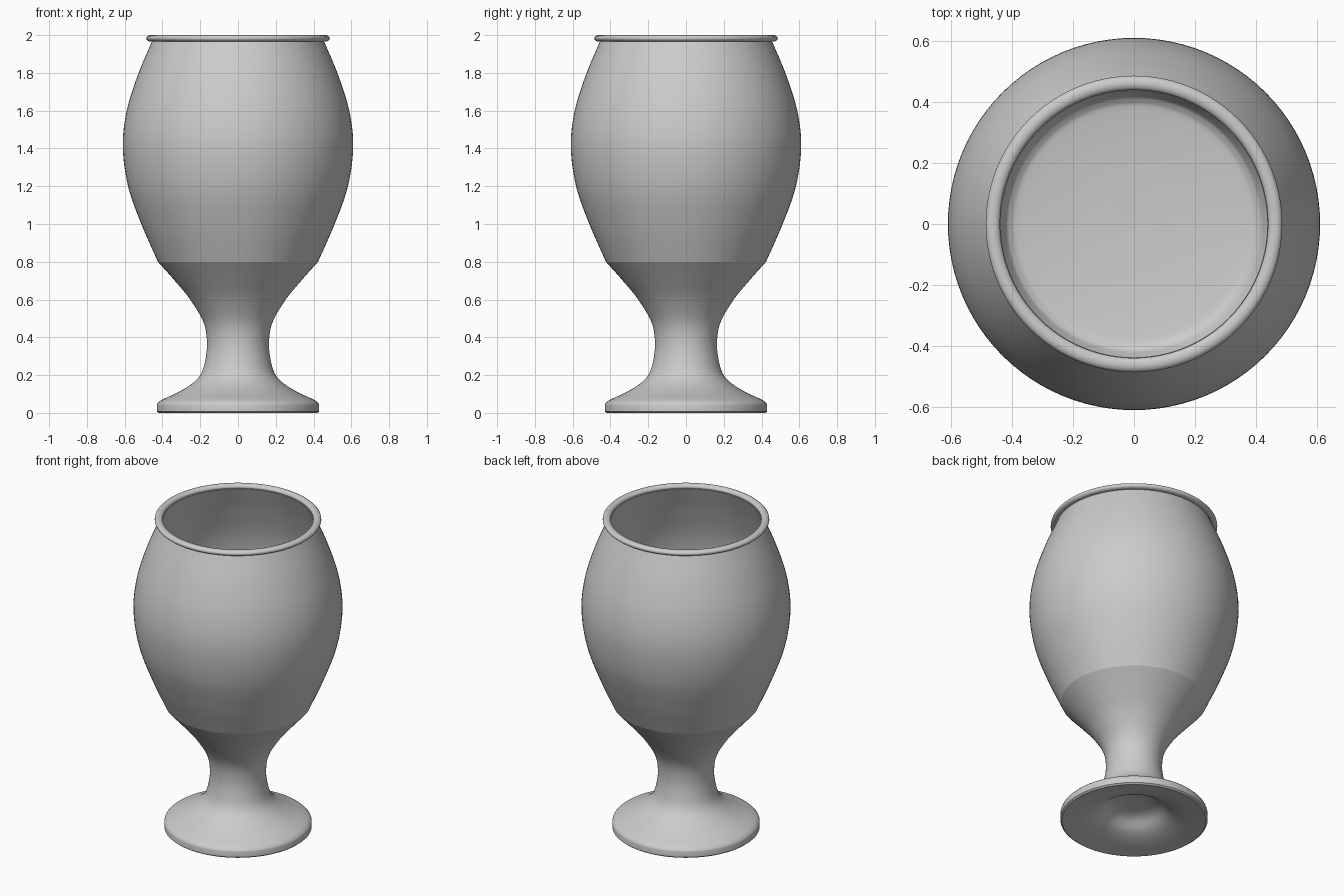
import bpy
import bmesh
from math import pi, cos, sin, radians
from mathutils import Vector

SIDES = 96

cube = bpy.data.objects.get("Cube")
if cube:
    bpy.data.objects.remove(cube, do_unlink=True)

grey = bpy.data.materials.new("plain grey")
grey.use_nodes = True
colour = (0.6, 0.6, 0.6, 1)
grey.diffuse_color = colour
grey.node_tree.nodes["Principled BSDF"].inputs["Base Color"].default_value = colour


def smooth_path(points, steps=6):
    """Smooth curve through (radius, height) points."""
    p = [Vector(q) for q in points]
    p = [2 * p[0] - p[1]] + p + [2 * p[-1] - p[-2]]
    path = []
    for a, b, c, d in zip(p, p[1:], p[2:], p[3:]):
        for i in range(steps):
            t = i / steps
            path.append(0.5 * (2 * b + (c - a) * t + (2 * a - 5 * b + 4 * c - d) * t**2
                               + (3 * b - a - 3 * c + d) * t**3))
    return path + [p[-2]]


def lathe(name, path, closed=False):
    """Turn a profile about the vertical axis."""
    bm = bmesh.new()
    verts = [bm.verts.new((max(q[0], 0), 0, q[1])) for q in path]
    pairs = list(zip(verts, verts[1:]))
    if closed:
        pairs.append((verts[-1], verts[0]))
    edges = [bm.edges.new(pair) for pair in pairs]
    bmesh.ops.spin(bm, geom=verts + edges, cent=(0, 0, 0), axis=(0, 0, 1),
                   angle=2 * pi, steps=SIDES, use_merge=True)
    bmesh.ops.remove_doubles(bm, verts=bm.verts[:], dist=0.0002)
    bmesh.ops.recalc_face_normals(bm, faces=bm.faces[:])
    mesh = bpy.data.meshes.new(name)
    bm.to_mesh(mesh)
    bm.free()
    mesh.materials.append(grey)
    obj = bpy.data.objects.new(name, mesh)
    bpy.context.collection.objects.link(obj)
    bpy.ops.object.select_all(action='DESELECT')
    obj.select_set(True)
    bpy.context.view_layer.objects.active = obj
    bpy.ops.object.shade_smooth_by_angle(angle=radians(40))
    return obj


# Bowl: outer wall, then the inner wall down to a shallow dished floor
outer = smooth_path([(0.424, 0.8), (0.512, 1.0), (0.582, 1.2), (0.61, 1.41),
                     (0.589, 1.6), (0.53, 1.79), (0.452, 1.975)])
inner = smooth_path([(0.437, 1.975), (0.51, 1.79), (0.568, 1.6), (0.588, 1.41),
                     (0.56, 1.2), (0.49, 1.0), (0.43, 0.86), (0.405, 0.825),
                     (0.36, 0.812), (0.2, 0.797), (0, 0.79)])
underside = [(0, 0.77), (0.38, 0.79)]
lathe("bowl", underside + outer + inner)

# Rim: flattened rounded ring around the mouth
ring = [(0.4625 + 0.0235 * cos(a), 1.983 + 0.017 * sin(a))
        for a in (2 * pi * i / 16 for i in range(16))]
lathe("rim", ring, closed=True)

# Stem and foot: hollow underneath, flared foot, narrow waist, cup support
hollow = smooth_path([(0, 0.12), (0.08, 0.118), (0.145, 0.1), (0.215, 0.05),
                      (0.3, 0.02), (0.42, 0)])
foot_edge = [(0.43, 0.008), (0.43, 0.04)]
stem = smooth_path([(0.427, 0.05), (0.405, 0.068), (0.32, 0.108), (0.25, 0.15),
                    (0.2, 0.2), (0.175, 0.27), (0.164, 0.37), (0.183, 0.48),
                    (0.253, 0.6), (0.335, 0.7), (0.424, 0.8)])
lathe("stem_and_foot", hollow + foot_edge + stem)
